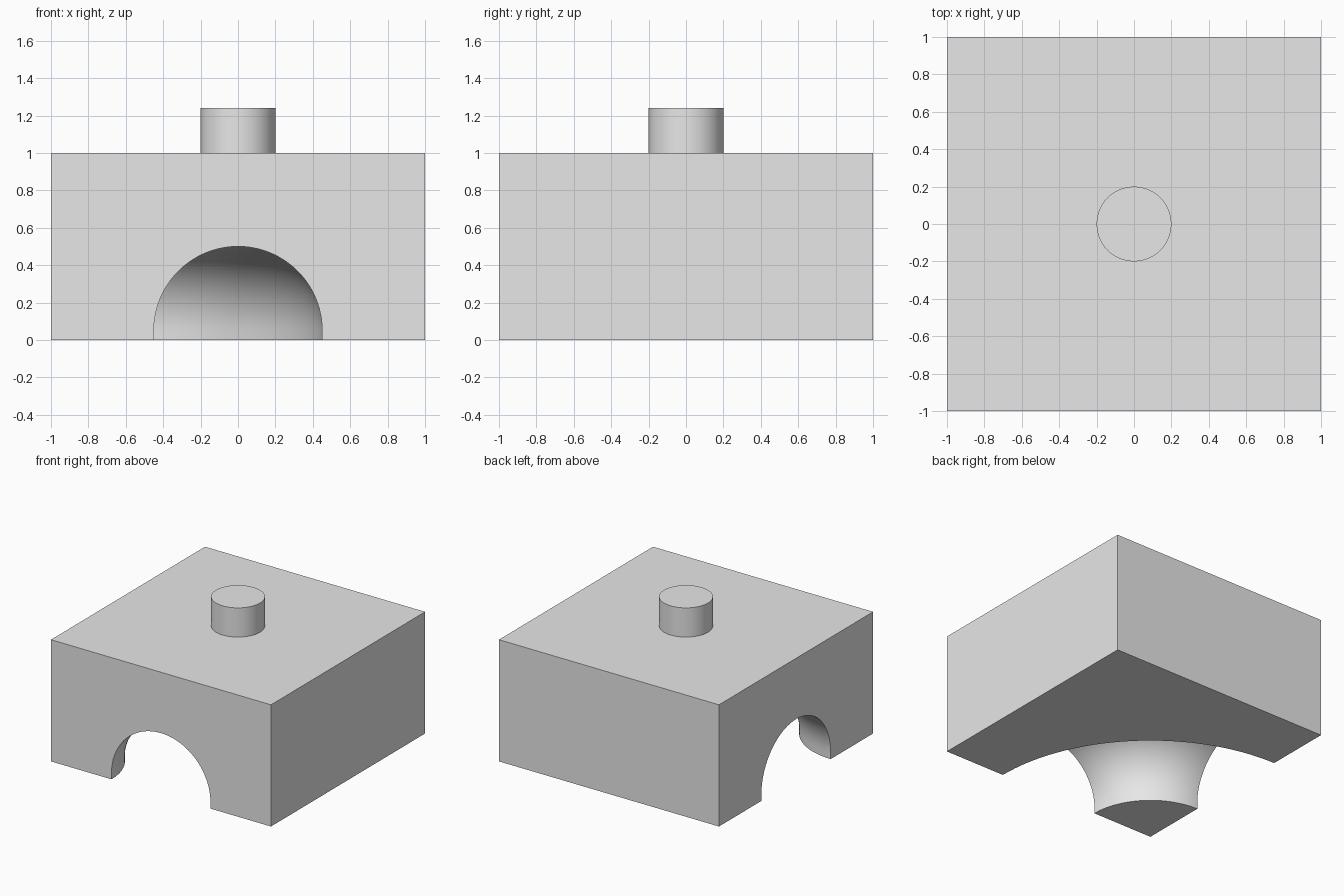
import bpy, bmesh, math
from mathutils import Matrix, Vector

cube = bpy.data.objects.get("Cube")
if cube:
    bpy.data.objects.remove(cube, do_unlink=True)

grey = bpy.data.materials.new("light_grey")
grey.use_nodes = True
grey.diffuse_color = (0.8, 0.8, 0.8, 1)
grey.node_tree.nodes["Principled BSDF"].inputs["Base Color"].default_value = (0.8, 0.8, 0.8, 1)


def make_object(name, bm):
    bmesh.ops.recalc_face_normals(bm, faces=bm.faces[:])
    mesh = bpy.data.meshes.new(name)
    bm.to_mesh(mesh)
    bm.free()
    mesh.materials.append(grey)
    obj = bpy.data.objects.new(name, mesh)
    bpy.context.collection.objects.link(obj)
    return obj


def select_only(obj):
    bpy.ops.object.select_all(action='DESELECT')
    obj.select_set(True)
    bpy.context.view_layer.objects.active = obj


# Square block
bm = bmesh.new()
bmesh.ops.create_cube(bm, size=2, matrix=Matrix.Translation((0, 0, 0.5)) @ Matrix.Diagonal((1, 1, 0.5, 1)))
block = make_object("block", bm)

# Arched tunnel cutter, swept a quarter turn about the front corner
radius, spring, steps = 0.45, 0.05, 48
corner = Vector((-1, -1, 0))
overrun = math.radians(8)
bm = bmesh.new()
points = [(radius, -0.1)]
for i in range(steps + 1):
    a = math.pi * i / steps
    points.append((radius * math.cos(a), spring + radius * math.sin(a)))
points.append((-radius, -0.1))
profile = bm.faces.new([bm.verts.new((x, -1, z)) for x, z in points])
bmesh.ops.rotate(bm, cent=corner, matrix=Matrix.Rotation(-overrun, 3, 'Z'), verts=bm.verts[:])
bmesh.ops.spin(bm, geom=[profile] + profile.edges[:] + profile.verts[:], cent=corner,
               axis=(0, 0, 1), angle=math.pi / 2 + 2 * overrun, steps=80, use_duplicate=False)
cutter = make_object("tunnel_cutter", bm)
cutter.hide_render = True

# Cut the tunnel
cut = block.modifiers.new("tunnel", 'BOOLEAN')
cut.operation = 'DIFFERENCE'
cut.solver = 'EXACT'
cut.object = cutter
select_only(block)
bpy.ops.object.modifier_apply(modifier=cut.name)
bpy.data.objects.remove(cutter, do_unlink=True)

# Round peg on top
bm = bmesh.new()
bmesh.ops.create_cone(bm, cap_ends=True, segments=96, radius1=0.2, radius2=0.2, depth=0.24,
                      matrix=Matrix.Translation((0, 0, 1.12)))
peg = make_object("peg", bm)

for obj in (block, peg):
    select_only(obj)
    bpy.ops.object.shade_smooth_by_angle(angle=math.radians(30))
